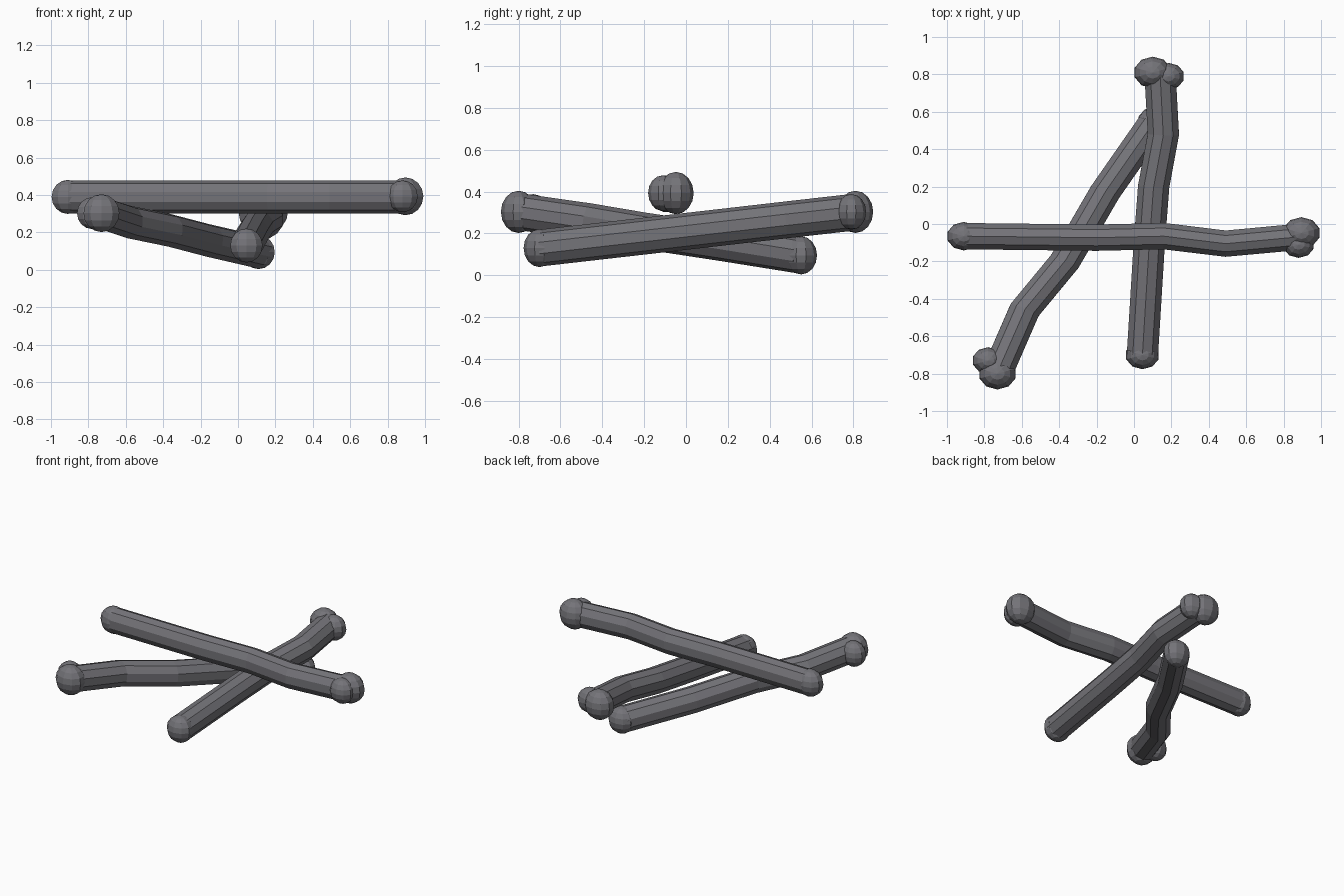
import bpy, bmesh, math
from mathutils import Vector

if "Cube" in bpy.data.objects:
    bpy.data.objects.remove(bpy.data.objects["Cube"])

SQUASH = 0.84   # the whole pile is slightly flattened along y
SIDES = 10

grey = bpy.data.materials.new("dark grey")
grey.diffuse_color = (0.175, 0.173, 0.19, 1)
grey.use_nodes = True
grey.node_tree.nodes["Principled BSDF"].inputs["Base Color"].default_value = grey.diffuse_color


def finish(bm, name):
    for v in bm.verts:
        v.co.y *= SQUASH
    bmesh.ops.recalc_face_normals(bm, faces=bm.faces)
    me = bpy.data.meshes.new(name)
    bm.to_mesh(me)
    bm.free()
    me.materials.append(grey)
    bpy.context.collection.objects.link(bpy.data.objects.new(name, me))


def knob(name, pos, r):
    bm = bmesh.new()
    bmesh.ops.create_uvsphere(bm, u_segments=SIDES, v_segments=8, radius=r)
    bmesh.ops.translate(bm, verts=bm.verts, vec=(pos[0], pos[1] / SQUASH, pos[2]))
    finish(bm, name)


def shaft(name, path, r):
    pts = [Vector((x, y / SQUASH, z)) for x, y, z in path]
    bm = bmesh.new()
    rings = []
    for i, p in enumerate(pts):
        t = (pts[min(i + 1, len(pts) - 1)] - pts[max(i - 1, 0)]).normalized()
        side = t.cross(Vector((0, 0, 1))).normalized()
        up = side.cross(t)
        angles = [2 * math.pi * k / SIDES for k in range(SIDES)]
        rings.append([bm.verts.new(p + r * (up * math.cos(a) + side * math.sin(a)))
                      for a in angles])
    for a, b in zip(rings, rings[1:]):
        for k in range(SIDES):
            n = (k + 1) % SIDES
            bm.faces.new((a[k], a[n], b[n], b[k]))
    bm.faces.new(rings[0])
    bm.faces.new(rings[-1])
    finish(bm, name)


def bone(name, plan, z0, z1, big, small):
    # shaft height rises evenly along the bone
    a, b = Vector(plan[0]), Vector(plan[-1])
    d = b - a
    path = [(x, y, z0 + (z1 - z0) * (Vector((x, y)) - a).dot(d) / d.length_squared)
            for x, y in plan]
    shaft(name + "_shaft", path, 0.088)
    knob(name + "_plain_end", path[0], 0.091)
    knob(name + "_large_knob", (*big, z1 + 0.003), 0.101)
    knob(name + "_small_knob", (*small, z1 + 0.003), 0.085)


# top bone lies level along x
bone("top_bone", [(-.91, -.065), (-.2, -.073), (.16, -.065), (.49, -.105), (.87, -.07)],
     .39, .39, (.895, -.048), (.88, -.11))
# middle bone leans along y
bone("middle_bone", [(.045, -.70), (.08, -.13), (.105, .2), (.157, .48), (.14, .79)],
     .13, .30, (.10, .81), (.185, .79))
# lower bone lies diagonally
bone("lower_bone", [(.11, .55), (-.155, .17), (-.37, -.2), (-.585, -.46), (-.72, -.77)],
     .095, .30, (-.73, -.80), (-.78, -.73))
